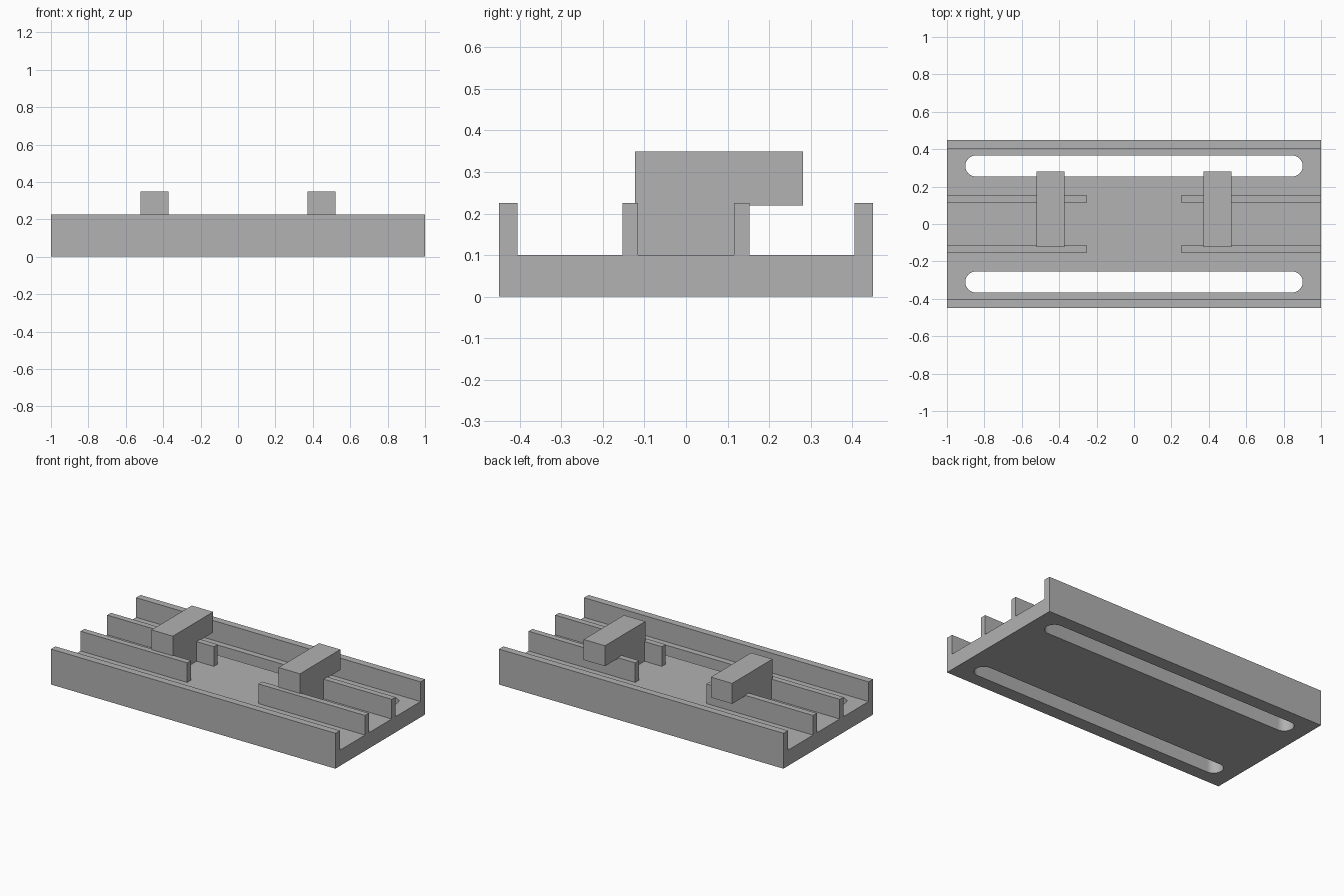
import bpy, bmesh, math

cube = bpy.data.objects.get("Cube")
if cube:
    bpy.data.objects.remove(cube, do_unlink=True)

grey = bpy.data.materials.new("plain_grey")
grey.use_nodes = True
colour = (0.445, 0.445, 0.445, 1)
grey.diffuse_color = colour
grey.node_tree.nodes["Principled BSDF"].inputs["Base Color"].default_value = colour


def prism(name, points, offset):
    """Extrude a closed outline along the offset vector."""
    bm = bmesh.new()
    face = bm.faces.new([bm.verts.new(p) for p in points])
    side = bmesh.ops.extrude_face_region(bm, geom=[face])
    moved = [g for g in side["geom"] if isinstance(g, bmesh.types.BMVert)]
    bmesh.ops.translate(bm, verts=moved, vec=offset)
    bmesh.ops.recalc_face_normals(bm, faces=bm.faces)
    mesh = bpy.data.meshes.new(name)
    bm.to_mesh(mesh)
    bm.free()
    mesh.materials.append(grey)
    obj = bpy.data.objects.new(name, mesh)
    bpy.context.collection.objects.link(obj)
    return obj


def x_prism(name, profile, x0, x1):
    return prism(name, [(x0, y, z) for y, z in profile], (x1 - x0, 0, 0))


FLOOR, TOP, HALF, WALL = 0.1, 0.225, 0.45, 0.405

# Channel-shaped tray: floor and both outer walls
half = [(HALF, 0), (HALF, TOP), (WALL, TOP), (WALL, FLOOR)]
tray = x_prism("tray", half + [(-y, z) for y, z in reversed(half)], -1, 1)

# Two long round-ended slots through the floor
R, SLOT_Y, SLOT_X = 0.056, 0.31, 0.902
STEPS = 16
for s in (-1, 1):
    outline = []
    for end in (1, -1):
        for i in range(STEPS + 1):
            a = math.pi * (i / STEPS - 0.5)
            outline.append((end * (SLOT_X - R + R * math.cos(a)),
                            s * SLOT_Y + end * R * math.sin(a), -0.1))
    cutter = prism("slot_cutter", outline, (0, 0, 0.3))
    cutter.hide_render = True
    cut = tray.modifiers.new("slot", "BOOLEAN")
    cut.operation, cut.solver, cut.object = "DIFFERENCE", "EXACT", cutter
    bpy.context.view_layer.objects.active = tray
    bpy.ops.object.modifier_apply(modifier=cut.name)
    bpy.data.objects.remove(cutter, do_unlink=True)

bpy.ops.object.select_all(action="DESELECT")
tray.select_set(True)
bpy.context.view_layer.objects.active = tray
bpy.ops.object.shade_smooth_by_angle(angle=math.radians(30))

# Guide ribs and overhanging blocks, one set at each end
for side, s in (("left", 1), ("right", -1)):
    for place, t in (("front", -1), ("back", 1)):
        rib = [(t * 0.115, FLOOR), (t * 0.153, FLOOR),
               (t * 0.153, TOP), (t * 0.115, TOP)]
        x_prism(f"{place}_{side}_rib", rib, s * 0.25, s)
    block = [(-0.123, FLOOR), (0.116, FLOOR), (0.116, 0.22),
             (0.282, 0.22), (0.282, 0.35), (-0.123, 0.35)]
    x_prism(f"{side}_block", block, s * 0.372, s * 0.522)
